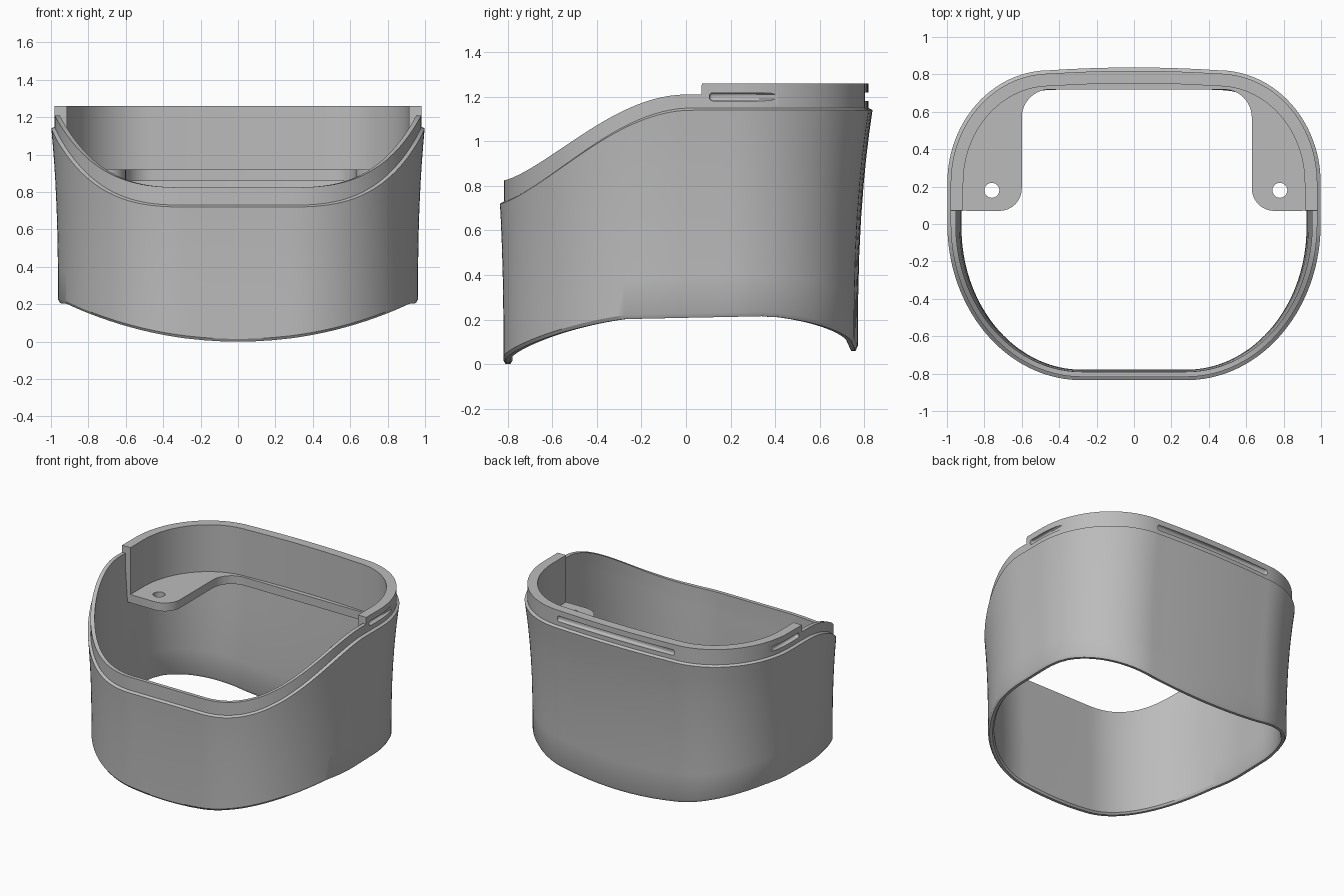
import bpy, bmesh, math
from mathutils import Vector

if "Cube" in bpy.data.objects:
    bpy.data.objects.remove(bpy.data.objects["Cube"], do_unlink=True)

grey = bpy.data.materials.new("plain grey")
grey.use_nodes = True
GREY = (0.5, 0.5, 0.5, 1)
grey.diffuse_color = GREY
grey.node_tree.nodes["Principled BSDF"].inputs["Base Color"].default_value = GREY

STEP_Y = 0.07                 # where the raised rear wall starts
SHELF_LOW, SHELF_TOP = 0.86, 0.92


def make_object(name, bm):
    bmesh.ops.recalc_face_normals(bm, faces=bm.faces)
    mesh = bpy.data.meshes.new(name)
    bm.to_mesh(mesh)
    bm.free()
    mesh.materials.append(grey)
    obj = bpy.data.objects.new(name, mesh)
    bpy.context.collection.objects.link(obj)
    return obj


def arc(cx, cy, rx, ry, start, end, n):
    return [Vector((cx + rx * math.cos(a), cy + ry * math.sin(a)))
            for a in (math.radians(start + (end - start) * i / n) for i in range(n + 1))]


def cut(target, cutter):
    mod = target.modifiers.new("cut", 'BOOLEAN')
    mod.operation, mod.solver, mod.object = 'DIFFERENCE', 'EXACT', cutter
    bpy.context.view_layer.objects.active = target
    bpy.ops.object.modifier_apply(modifier=mod.name)
    bpy.data.objects.remove(cutter, do_unlink=True)


def smooth(obj):
    bpy.ops.object.select_all(action='DESELECT')
    obj.select_set(True)
    bpy.context.view_layer.objects.active = obj
    bpy.ops.object.shade_smooth_by_angle(angle=math.radians(30))


# Plan outline at the ledge: one half from front centre to back centre, then mirrored
half = [Vector((0.28 * i / 3, -0.835)) for i in range(3)]
half += arc(0.28, 0, 0.718, 0.835, -90, 0, 36)
half += [Vector((0.998, STEP_Y - 0.001)), Vector((0.998, STEP_Y + 0.001)), Vector((0.998, 0.15))]
half += arc(0.45, 0.22, 0.548, 0.602, 0, 90, 28)
half += [Vector((0.45 * (1 - i / 5), 0.822 + 0.015 * (1 - (1 - i / 5) ** 2))) for i in range(1, 6)]
outline = half + [Vector((-p.x, p.y)) for p in reversed(half[1:-1])]


def normal_at(i):
    t = outline[(i + 1) % len(outline)] - outline[i - 1]
    return Vector((t.y, -t.x)).normalized()


def section(p, n):
    """Closed wall cross-section as (outward offset, height) pairs."""
    rear = p.y > STEP_Y
    bow = (p.x / 0.96) ** 2
    low = 0.06 + 0.15 * bow if p.y > 0.4 else 0.205 * bow
    if abs(p.x) > 0.93:
        low = min(low, 0.208 + 0.02 * p.y)
    t = min(1, max(0, (p.y + 0.835) / 0.865))
    ledge = 0.72 + 0.42 * math.sin(math.pi / 2 * t) ** 1.3
    top = 1.26 if rear else ledge + 0.105 - 0.035 * t
    taper = 0.036 + 0.03 * max(n.y, 0) - 0.02 * max(-n.y, 0)

    def skin(f):
        return -taper * (1 - f ** 2.5)

    steps = [0.02, 0.2, 0.4, 0.55, 0.7, 0.8, 0.9, 1]
    pts = [(skin(0) - 0.01, low)]
    pts += [(skin(f), low + f * (ledge - low)) for f in steps]
    thick = -0.085 if rear else -0.045
    pts += [(-0.018, ledge + 0.01), (-0.018, top), (thick, top)]
    if rear:
        pts += [(thick, SHELF_LOW), (skin(0.7) - 0.04, SHELF_LOW)]
    else:
        pts += [(thick, ledge), (-0.046, ledge - 0.03)]
    for f in (0.6, 0.4, 0.2, 0.02):
        pts.append((skin(f) - 0.04, low + f * (ledge - low)))
    pts.append((skin(0) - 0.03, low))
    return pts


# Wall with ledge, collar and thicker raised rear
bm = bmesh.new()
rings = []
for i, p in enumerate(outline):
    n = normal_at(i)
    rings.append([bm.verts.new((*(p + n * d), z)) for d, z in section(p, n)])
for i, a in enumerate(rings):
    b = rings[(i + 1) % len(rings)]
    for j in range(len(a)):
        k = (j + 1) % len(a)
        bm.faces.new((a[j], b[j], b[k], a[k]))
shell = make_object("shell_wall", bm)


# Rounded slots in the raised rear: one behind, one on each side
def slot_cutter(center, size):
    bm = bmesh.new()
    bmesh.ops.create_cube(bm, size=1)
    for v in bm.verts:
        v.co = Vector(center) + Vector([c * s for c, s in zip(v.co, size)])
    bmesh.ops.bevel(bm, geom=bm.edges[:], offset=0.014, segments=3, profile=0.5, affect='EDGES')
    return make_object("slot_cutter", bm)


cut(shell, slot_cutter((0, 0.84, 1.2), (0.94, 0.1, 0.04)))
for side in (-1, 1):
    cut(shell, slot_cutter((side * 1.002, 0.275, 1.2), (0.1, 0.34, 0.036)))
smooth(shell)

# Inner shelf with two rounded tabs
rim = [p - normal_at(i) * 0.07 for i, p in enumerate(outline) if p.y > STEP_Y]
path = rim[:]
path += arc(-0.72, STEP_Y + 0.12, 0.12, 0.12, -90, 0, 8)
path += arc(-0.45, 0.57, 0.15, 0.15, 180, 90, 8)
path += arc(0.48, 0.57, 0.15, 0.15, 90, 0, 8)
path += arc(0.75, STEP_Y + 0.12, 0.12, 0.12, 180, 270, 8)
bm = bmesh.new()
face = bm.faces.new([bm.verts.new((p.x, p.y, SHELF_LOW)) for p in path])
grown = bmesh.ops.extrude_face_region(bm, geom=[face])["geom"]
for v in grown:
    if isinstance(v, bmesh.types.BMVert):
        v.co.z = SHELF_TOP
shelf = make_object("inner_shelf", bm)

# Screw holes through the tabs
for x in (-0.76, 0.78):
    bm = bmesh.new()
    bmesh.ops.create_cone(bm, cap_ends=True, segments=24, radius1=0.04, radius2=0.04, depth=0.4)
    bmesh.ops.translate(bm, verts=bm.verts, vec=(x, 0.18, SHELF_TOP))
    cut(shelf, make_object("hole_cutter", bm))
smooth(shelf)
